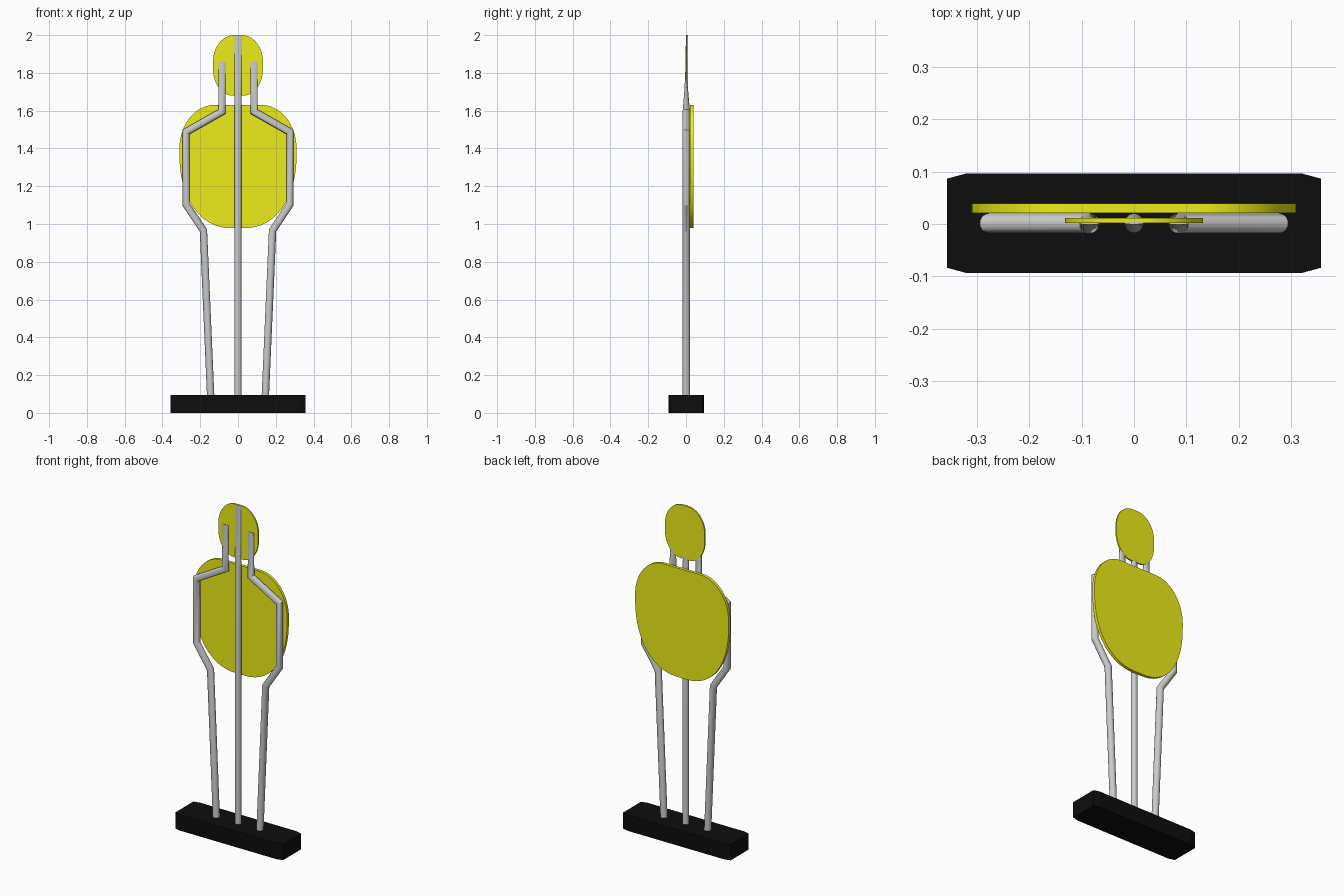
import bpy, bmesh
from math import sin, cos, pi
from mathutils import Vector

if "Cube" in bpy.data.objects:
    bpy.data.objects.remove(bpy.data.objects["Cube"])


def finish(name, bm, color=None, smooth=True):
    bmesh.ops.recalc_face_normals(bm, faces=bm.faces[:])
    me = bpy.data.meshes.new(name)
    bm.to_mesh(me)
    bm.free()
    ob = bpy.data.objects.new(name, me)
    bpy.context.collection.objects.link(ob)
    if color:
        mat = bpy.data.materials.new(name + "_paint")
        mat.diffuse_color = (*color, 1)
        mat.use_nodes = True
        mat.node_tree.nodes["Principled BSDF"].inputs["Base Color"].default_value = mat.diffuse_color
        me.materials.append(mat)
    if smooth:
        bpy.ops.object.select_all(action='DESELECT')
        ob.select_set(True)
        bpy.context.view_layer.objects.active = ob
        bpy.ops.object.shade_smooth_by_angle(angle=0.5)
    return ob


def prism(name, outline, direction, color, smooth=True):
    """Extrude a closed outline of 3D points into a solid."""
    bm = bmesh.new()
    face = bm.faces.new([bm.verts.new(p) for p in outline])
    ext = bmesh.ops.extrude_face_region(bm, geom=[face], use_keep_orig=True)
    moved = [v for v in ext["geom"] if isinstance(v, bmesh.types.BMVert)]
    bmesh.ops.translate(bm, verts=moved, vec=direction)
    return finish(name, bm, color, smooth)


def tube(name, path, r=0.0195, sides=20, yc=0.0015):
    """Mitred tube in the XZ plane; each path point is (x, z, y flattening)."""
    bm = bmesh.new()
    pts = [Vector((x, 0, z)) for x, z, _ in path]
    rings = []
    for i, p in enumerate(pts):
        a = (p - pts[i - 1]).normalized() if i else (pts[1] - p).normalized()
        b = (pts[i + 1] - p).normalized() if i < len(pts) - 1 else a
        t = (a + b).normalized()
        n = Vector((t.z, 0, -t.x)) / t.dot(a)
        rings.append([bm.verts.new(
            p + n * r * cos(2 * pi * k / sides)
            + Vector((0, yc + r * path[i][2] * sin(2 * pi * k / sides), 0)))
            for k in range(sides)])
    for lo, hi in zip(rings, rings[1:]):
        for k in range(sides):
            j = (k + 1) % sides
            bm.faces.new((lo[k], lo[j], hi[j], hi[k]))
    bm.faces.new(rings[0])
    bm.faces.new(rings[-1])
    return finish(name, bm)


def rounded(top, bottom, y, steps=16):
    """Symmetric plate outline; each end is (cx, cz, a, b, exponent)."""
    half = []
    for (cx, cz, a, b, e), sgn in ((top, 1), (bottom, -1)):
        arc = []
        for k in range(steps + 1):
            t = pi / 2 * k / steps
            arc.append((cx + a * max(0, sin(t)) ** (2 / e),
                        y, cz + sgn * b * max(0, cos(t)) ** (2 / e)))
        half += arc if sgn > 0 else arc[::-1]
    return half + [(-x, y, z) for x, y, z in reversed(half)]


YELLOW = (0.85, 0.85, 0.01)

# base block with clipped corners
q = [(0.357, 0.085), (0.32, 0.095), (-0.32, 0.095), (-0.357, 0.085)]
q += [(-x, -y) for x, y in q]
prism("base", [(x, y + 0.0015, 0) for x, y in q], (0, 0, 0.095),
      (0.004, 0.004, 0.004), smooth=False)

# rods, pressed flat behind the head plate
tube("centre_rod", [(0, 0.05, 1), (0, 1.61, 1), (0, 1.71, 0.5),
                    (0, 1.82, 0.22), (0, 2.0, 0.12)], r=0.0185)
for side, s in (("left", -1), ("right", 1)):
    tube(side + "_bent_rod",
         [(s * x, z, f) for x, z, f in (
             (0.143, 0.05, 1), (0.183, 0.965, 1), (0.275, 1.103, 1),
             (0.275, 1.487, 1), (0.085, 1.595, 1), (0.085, 1.71, 0.5),
             (0.085, 1.86, 0.15))])

# torso plate behind the rods
prism("torso_plate",
      rounded((0.125, 1.40, 0.185, 0.23, 2.0), (0.03, 1.37, 0.28, 0.392, 2.2), 0.021),
      (0, 0.018, 0), YELLOW)

# thin head plate
prism("head_plate",
      rounded((0.02, 1.86, 0.112, 0.14, 2.0), (0.03, 1.82, 0.102, 0.14, 2.0), 0.002),
      (0, 0.009, 0), YELLOW)
